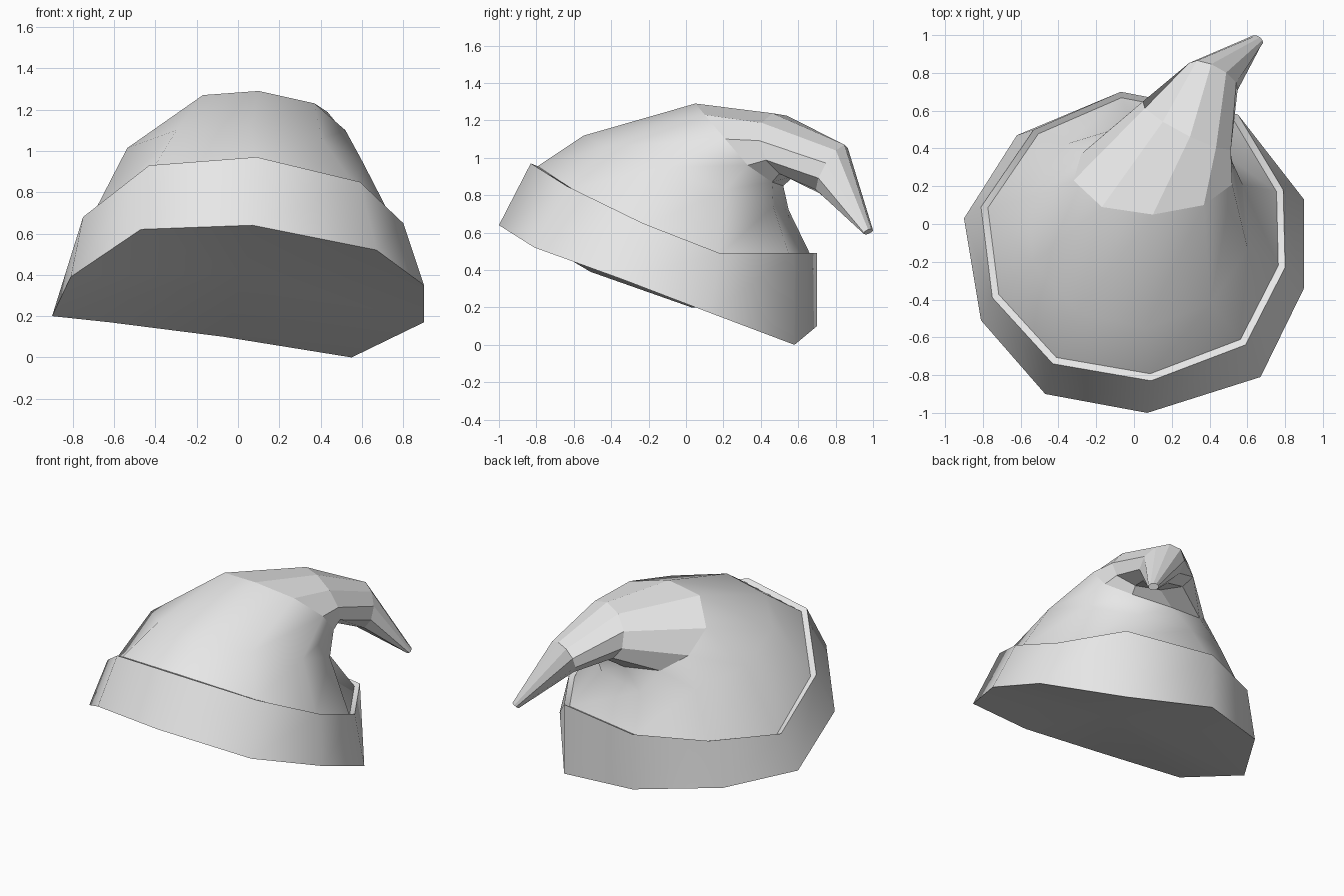
import bpy
import bmesh
from math import sin, cos, radians
from mathutils import Vector

SIDES = 10

cube = bpy.data.objects.get("Cube")
if cube:
    bpy.data.objects.remove(cube, do_unlink=True)

felt = bpy.data.materials.new("grey_felt")
felt.use_nodes = True
felt.diffuse_color = (0.8, 0.8, 0.8, 1)
felt.node_tree.nodes["Principled BSDF"].inputs["Base Color"].default_value = (0.8, 0.8, 0.8, 1)


def oval(center, side, back):
    """Ring of points around a centre, spanned by a side and a back vector."""
    center, side, back = Vector(center), Vector(side), Vector(back)
    angles = [radians(166 + 36 * i) for i in range(SIDES)]
    return [center + side * cos(a) + back * sin(a) for a in angles]


def loft(name, rings, start_point=None, cap_end=False, smooth=True):
    """Skin a list of equal rings, optionally closing either end."""
    bm = bmesh.new()
    loops = [[bm.verts.new(p) for p in ring] for ring in rings]
    for low, high in zip(loops, loops[1:]):
        for i in range(SIDES):
            j = (i + 1) % SIDES
            bm.faces.new((low[i], low[j], high[j], high[i]))
    if start_point:
        apex = bm.verts.new(start_point)
        for i in range(SIDES):
            bm.faces.new((apex, loops[0][(i + 1) % SIDES], loops[0][i]))
    if cap_end:
        bm.faces.new(loops[-1])
    mesh = bpy.data.meshes.new(name)
    bm.to_mesh(mesh)
    bm.free()
    mesh.materials.append(felt)
    obj = bpy.data.objects.new(name, mesh)
    bpy.context.collection.objects.link(obj)
    if smooth:
        bpy.ops.object.select_all(action="DESELECT")
        obj.select_set(True)
        bpy.context.view_layer.objects.active = obj
        bpy.ops.object.shade_smooth_by_angle(angle=radians(50))
    return obj


# Uneven hand-shaped rings, all starting on the -x side and running past the front
hem = [(-.9, .03, .2), (-.81, -.51, .39), (-.47, -.9, .62), (.07, -1, .64), (.67, -.81, .52),
       (.9, -.34, .35), (.9, .13, .17), (.55, .58, 0), (-.07, .7, .1), (-.62, .47, .17)]
rim = [(-.81, .09, .46), (-.75, -.39, .68), (-.43, -.74, .93), (.09, -.83, .97), (.59, -.64, .85),
       (.8, -.23, .65), (.79, .18, .49), (.55, .58, .49), (-.07, .7, .49), (-.53, .5, .49)]
fold = [(-.28, .37, .98), (-.32, .23, 1.13), (-.17, .09, 1.27), (.1, .05, 1.29), (.37, .1, 1.23),
        (.52, .21, 1.1), (.52, .33, .96), (.4, .46, .87), (.12, .52, .85), (-.14, .49, .88)]

# Inner edge of the narrow lip on top of the band
lip = [(x * .955, y * .955, z - .015) for x, y, z in rim]

# Band with its shallow closed underside
loft("hat_band", [hem, rim, lip], start_point=(.03, -.2, .4))

# Soft crown rising from the lip to the fold
belly = oval((.02, 0, .92), (.6, 0, -.02), (0, .55, -.2))
loft("hat_crown", [lip, belly, fold])

# Faceted tip that droops over the back
bend = oval((.28, .52, 1.07), (.24, -.12, -.02), (0, .05, -.17))
droop = oval((.42, .78, .94), (.13, -.05, 0), (.02, -.07, -.13))
point = oval((.655, .975, .605), (.027, -.02, 0), (-.01, -.015, -.015))
loft("hat_tip", [fold, bend, droop, point], cap_end=True, smooth=False)
